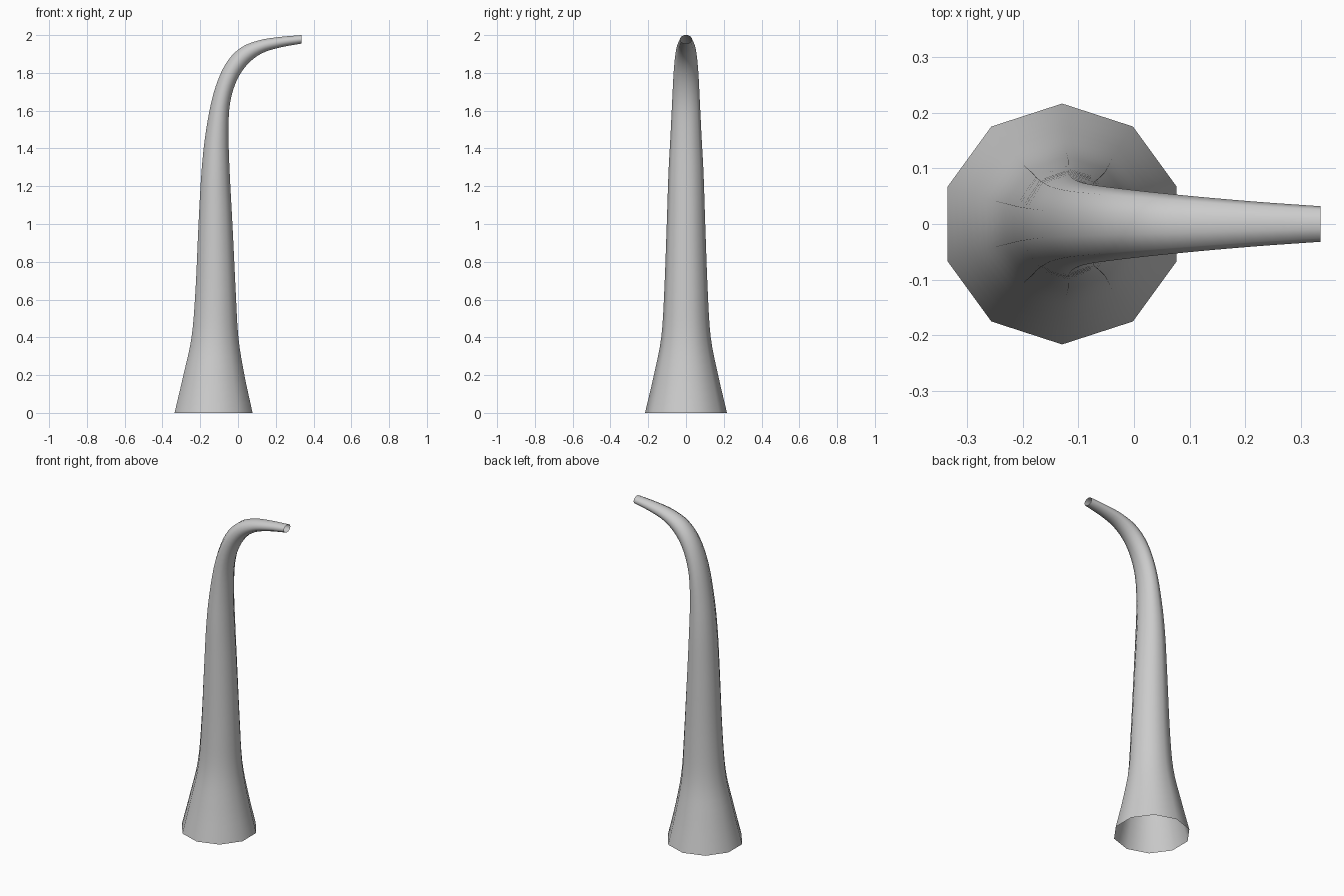
import bpy, bmesh, math
from mathutils import Vector

if "Cube" in bpy.data.objects:
    bpy.data.objects.remove(bpy.data.objects["Cube"])

SIDES, STEPS = 10, 4
# stations: outer edge x,z / inner edge x,z / half depth in y
stations = [
    (-0.336, 0.00, 0.077, 0.00, 0.217),
    (-0.289, 0.20, 0.034, 0.20, 0.170),
    (-0.246, 0.40, 0.002, 0.40, 0.131),
    (-0.225, 0.65, -0.012, 0.64, 0.115),
    (-0.209, 1.00, -0.029, 0.99, 0.102),
    (-0.193, 1.28, -0.043, 1.25, 0.093),
    (-0.170, 1.49, -0.050, 1.45, 0.082),
    (-0.130, 1.69, -0.045, 1.62, 0.073),
    (-0.070, 1.84, -0.013, 1.745, 0.066),
    (0.010, 1.93, 0.045, 1.84, 0.058),
    (0.110, 1.972, 0.125, 1.903, 0.049),
    (0.220, 1.990, 0.225, 1.935, 0.040),
    (0.336, 2.00, 0.336, 1.955, 0.032),
]
P = [Vector(s) for s in stations]


def spline(i, t):
    """Catmull-Rom blend between stations i and i+1."""
    b, c = P[i], P[i + 1]
    a = P[i - 1] if i > 0 else 2 * b - c
    d = P[i + 2] if i + 2 < len(P) else 2 * c - b
    return 0.5 * (2 * b + (c - a) * t + (2 * a - 5 * b + 4 * c - d) * t * t
                  + (3 * b - a - 3 * c + d) * t ** 3)


samples = [spline(i, k / STEPS) for i in range(len(P) - 1) for k in range(STEPS)] + [P[-1]]

# curved tapering tube, open at both ends
bm = bmesh.new()
rings = []
for s in samples:
    outer, inner = Vector((s[0], 0, s[1])), Vector((s[2], 0, s[3]))
    mid, half = (outer + inner) / 2, (inner - outer) / 2
    ring = []
    for k in range(SIDES):
        a = math.pi / 2 + math.tau * k / SIDES
        co = mid + half * (math.cos(a) / math.cos(math.pi / SIDES))
        co.y = s[4] * math.sin(a)
        ring.append(bm.verts.new(co))
    rings.append(ring)
for lo, hi in zip(rings, rings[1:]):
    for k in range(SIDES):
        n = (k + 1) % SIDES
        bm.faces.new((lo[k], lo[n], hi[n], hi[k])).smooth = True
mesh = bpy.data.meshes.new("curved_horn")
bm.to_mesh(mesh)
bm.free()
horn = bpy.data.objects.new("curved_horn", mesh)
bpy.context.collection.objects.link(horn)
